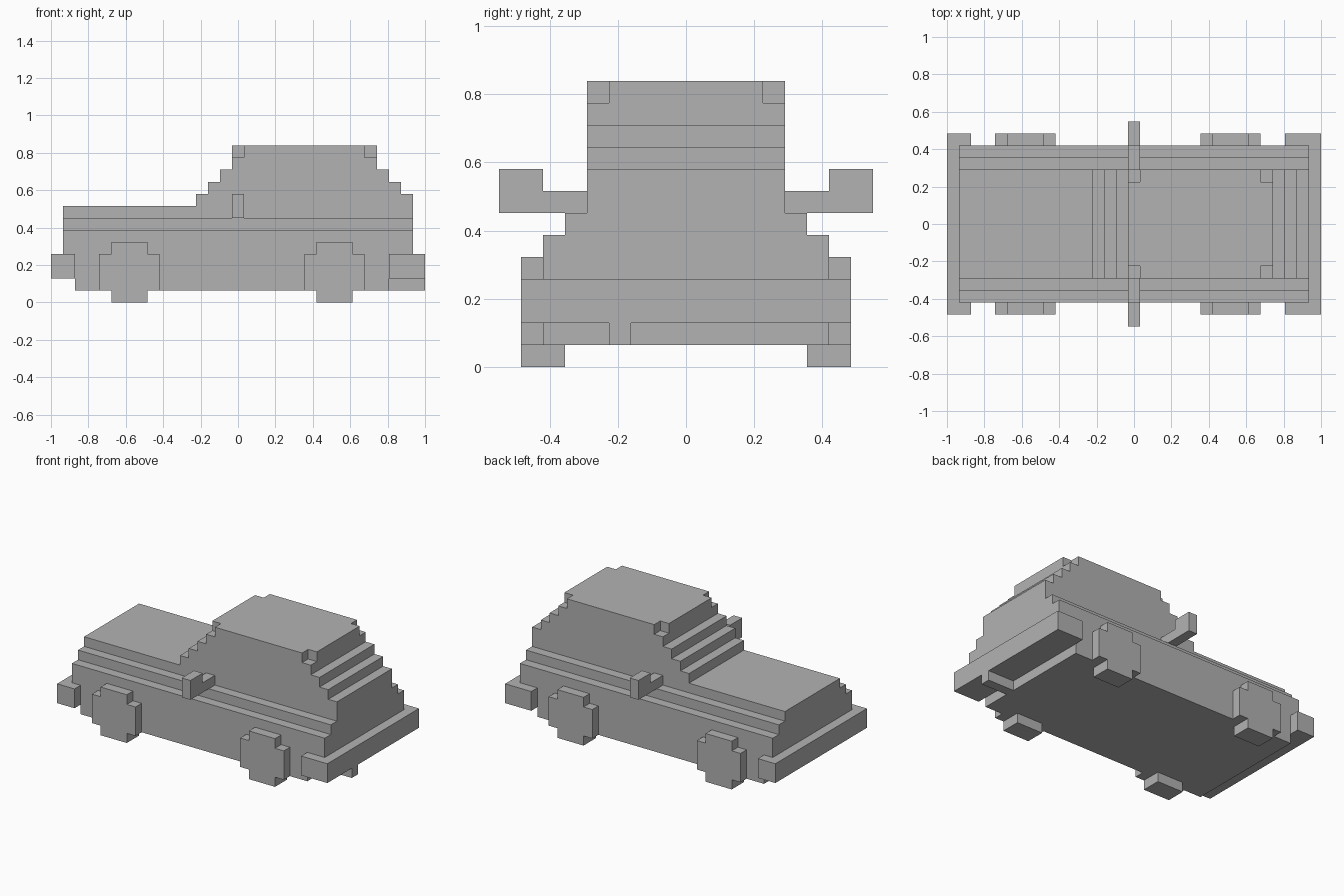
import bpy
import bmesh
from mathutils import Vector

cube = bpy.data.objects.get("Cube")
if cube:
    bpy.data.objects.remove(cube, do_unlink=True)

V = 2 / 31                      # edge of one block
ORIGIN = Vector((15.5, 0, 0))   # block count from the nose to the middle

grey = bpy.data.materials.new("body grey")
grey.use_nodes = True
COLOUR = (0.448, 0.448, 0.448, 1)
grey.diffuse_color = COLOUR
grey.node_tree.nodes["Principled BSDF"].inputs["Base Color"].default_value = COLOUR


def prism(name, outline, axis, start, end):
    """Extrude a flat outline, in block units, along one axis."""
    bm = bmesh.new()
    points = []
    for a, b in outline:
        p = [a, b]
        p.insert(axis, start)
        points.append(bm.verts.new((Vector(p) - ORIGIN) * V))
    face = bm.faces.new(points)
    move = Vector((0, 0, 0))
    move[axis] = (end - start) * V
    grown = bmesh.ops.extrude_face_region(bm, geom=[face])["geom"]
    bmesh.ops.translate(bm, vec=move,
                        verts=[g for g in grown if isinstance(g, bmesh.types.BMVert)])
    bmesh.ops.recalc_face_normals(bm, faces=bm.faces)
    mesh = bpy.data.meshes.new(name)
    bm.to_mesh(mesh)
    bm.free()
    mesh.materials.append(grey)
    obj = bpy.data.objects.new(name, mesh)
    bpy.context.collection.objects.link(obj)
    return obj


def box(name, x0, x1, y0, y1, z0, z1):
    return prism(name, [(x0, y0), (x1, y0), (x1, y1), (x0, y1)], 2, z0, z1)


def notched(a0, a1, b0, b1):
    """Rectangle with one block cut from each corner."""
    c0, c1, d0, d1 = a0 + 1, a1 - 1, b0 + 1, b1 - 1
    return [(c0, b0), (c1, b0), (c1, d0), (a1, d0), (a1, d1), (c1, d1),
            (c1, b1), (c0, b1), (c0, d1), (a0, d1), (a0, d0), (c0, d0)]


# Body: floor section, then upper shell with stepped shoulders
box("chassis", 2, 28, -6.5, 6.5, 1, 4)
shoulder = [(6.5, 4), (6.5, 6), (5.5, 6), (5.5, 7), (4.5, 7), (4.5, 8)]
prism("body_shell", shoulder + [(-y, z) for y, z in reversed(shoulder)], 0, 1, 30)

# Cabin: stepped windscreen and tail, then roof with cut corners
front = [(12, 8), (12, 9), (13, 9), (13, 10), (14, 10), (14, 11), (15, 11), (15, 12)]
prism("cabin", front + [(42 - x, z) for x, z in reversed(front)], 1, -4.5, 4.5)
prism("roof", notched(15, 27, -4.5, 4.5), 2, 12, 13)

# Bumpers and exhaust
box("front_bumper", 0, 2, -7.5, 7.5, 2, 4)
box("rear_bumper", 28, 31, -7.5, 7.5, 2, 4)
box("exhaust", 28, 31, -3.5, -2.5, 1, 2)

# Wheels and mirrors on both sides
mirror = [(4.5, 7), (8.5, 7), (8.5, 9), (6.5, 9), (6.5, 8), (4.5, 8)]
for side, s in (("right", -1), ("left", 1)):
    for place, x in (("front", 4), ("rear", 21)):
        prism(f"{place}_wheel_{side}", notched(x, x + 5, 0, 5), 1, s * 5.5, s * 7.5)
    prism(f"wing_mirror_{side}", [(s * y, z) for y, z in mirror], 0, 15, 16)
